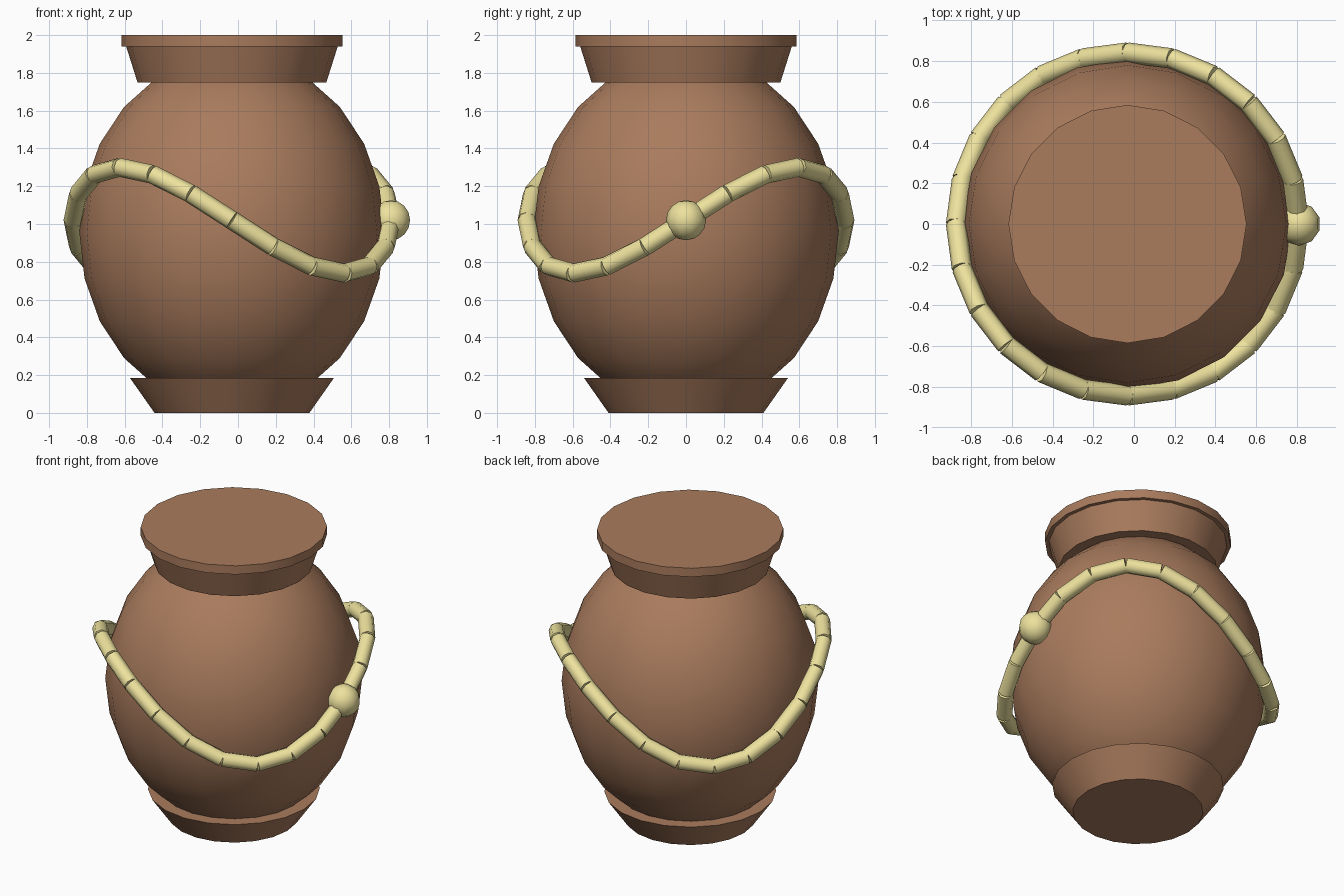
import bpy, bmesh
from math import sin, cos, pi, radians
from mathutils import Vector, Matrix

if "Cube" in bpy.data.objects:
    bpy.data.objects.remove(bpy.data.objects["Cube"])

CX = -0.032      # vase axis in x
SIDES = 20


def material(name, rgb):
    m = bpy.data.materials.new(name)
    m.diffuse_color = (*rgb, 1)
    m.use_nodes = True
    m.node_tree.nodes["Principled BSDF"].inputs["Base Color"].default_value = m.diffuse_color
    return m


clay = material("clay", (0.40, 0.20, 0.11))
straw = material("straw", (0.85, 0.76, 0.34))


def finish(bm, name, mat, angle=35):
    bmesh.ops.recalc_face_normals(bm, faces=bm.faces)
    me = bpy.data.meshes.new(name)
    bm.to_mesh(me)
    bm.free()
    ob = bpy.data.objects.new(name, me)
    bpy.context.collection.objects.link(ob)
    me.materials.append(mat)
    bpy.ops.object.select_all(action='DESELECT')
    ob.select_set(True)
    bpy.context.view_layer.objects.active = ob
    bpy.ops.object.shade_smooth_by_angle(angle=radians(angle))
    return ob


def ring_solid(name, r1, z1, r2, z2):
    bm = bmesh.new()
    bmesh.ops.create_cone(bm, cap_ends=True, segments=SIDES, radius1=r1, radius2=r2, depth=z2 - z1,
                          matrix=Matrix.Translation((CX, 0, (z1 + z2) / 2)) @ Matrix.Rotation(pi / 2, 4, 'Z'))
    finish(bm, name, clay)


def ball(name, loc, scale, u, v, mat):
    bm = bmesh.new()
    bmesh.ops.create_uvsphere(bm, u_segments=u, v_segments=v, radius=1,
                              matrix=Matrix.Translation(loc) @ Matrix.Diagonal((*scale, 1)))
    finish(bm, name, mat, 60)


# Vase: flared foot, egg-shaped body, flared neck, flat closed rim
ring_solid("foot", 0.41, 0.0, 0.54, 0.185)
ball("body", (CX, 0, 0.955), (0.808, 0.808, 0.94), SIDES, 12, clay)
ring_solid("neck", 0.50, 1.75, 0.56, 1.94)
ring_solid("rim", 0.585, 1.94, 0.585, 2.0)

# Rope: straight segments along a wave that rises and dips twice around the body
R, TUBE, N = 0.842, 0.05, 24


def path(i):
    a = 2 * pi * i / N
    return Vector((CX + R * cos(a), R * sin(a), 1.02 + 0.28 * sin(2 * a)))


bm = bmesh.new()
for i in range(N):
    p, q = path(i), path(i + 1)
    turn = (q - p).to_track_quat('Z', 'Y').to_matrix().to_4x4()
    bmesh.ops.create_cone(bm, cap_ends=True, segments=8, radius1=TUBE, radius2=TUBE,
                          depth=(q - p).length, matrix=Matrix.Translation((p + q) / 2) @ turn)
finish(bm, "rope", straw, 50)

# Knot on the right side
ball("knot", path(0), (0.106, 0.106, 0.106), 10, 8, straw)
